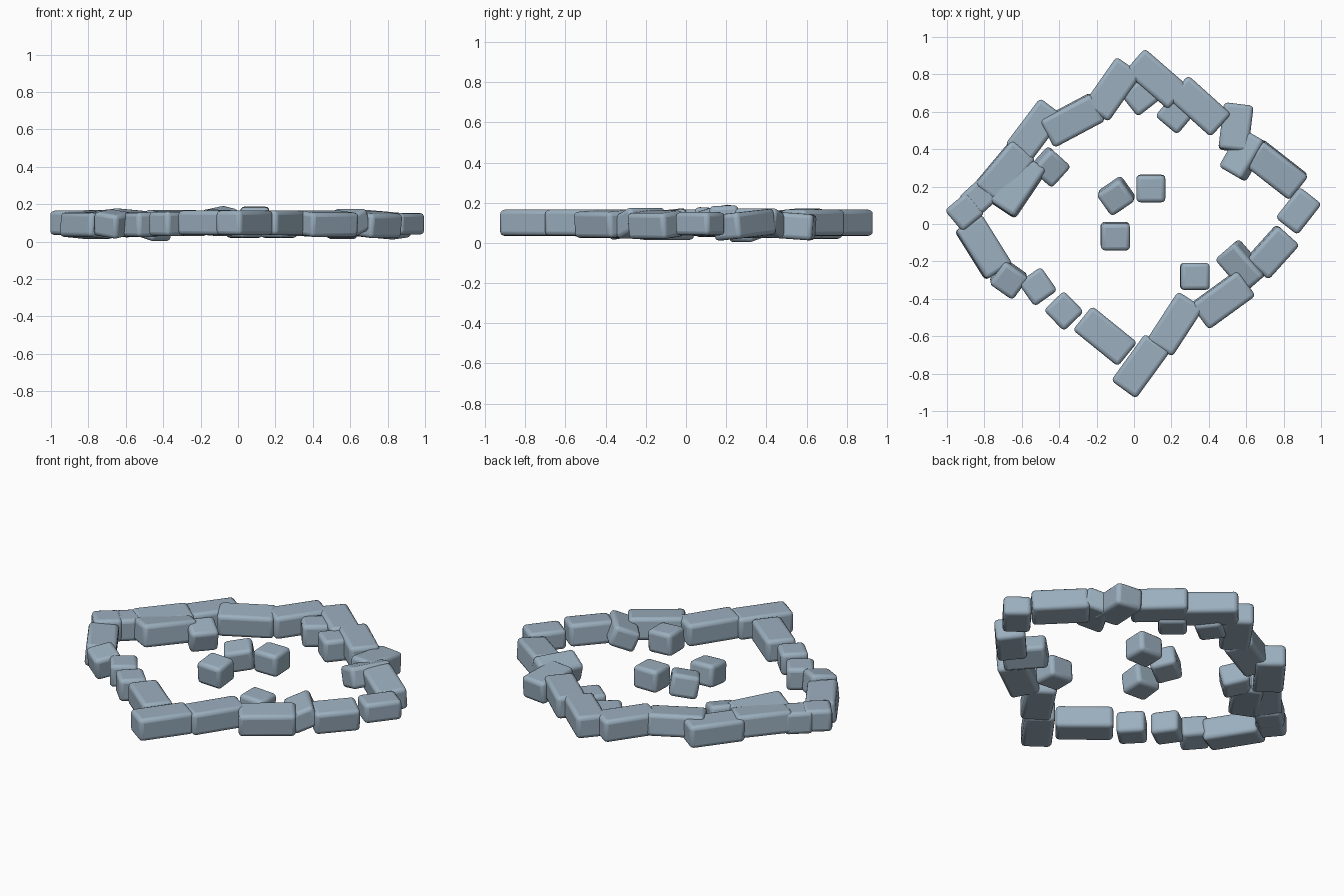
import bpy
from math import radians
from mathutils import Euler

if "Cube" in bpy.data.objects:
    bpy.data.objects.remove(bpy.data.objects["Cube"], do_unlink=True)

stone = bpy.data.materials.new("blue grey stone")
stone.use_nodes = True
stone.diffuse_color = (0.33, 0.43, 0.52, 1)
stone.node_tree.nodes["Principled BSDF"].inputs["Base Color"].default_value = stone.diffuse_color


def block(name, size, x, y, z, turn, roll=0, pitch=0):
    """Rounded stone block; turn, roll and pitch are in degrees."""
    bpy.ops.mesh.primitive_cube_add(size=1, location=(x, y, z))
    ob = bpy.context.object
    ob.name = name
    ob.scale = size
    bpy.ops.object.transform_apply(location=False, rotation=False, scale=True)
    ob.rotation_euler = Euler((radians(roll), radians(pitch), radians(turn)))
    bevel = ob.modifiers.new("rounded edges", "BEVEL")
    bevel.width = 0.022
    bevel.segments = 3
    ob.data.materials.append(stone)
    bpy.ops.object.shade_smooth_by_angle(angle=radians(40))


def blocks(name, size, rows):
    for i, row in enumerate(rows, 1):
        block(f"{name}_{i}", size, *row)


LONG = (0.31, 0.165, 0.13)
MEDIUM = (0.25, 0.16, 0.13)
SMALL = (0.155, 0.15, 0.13)

# Long bricks of the four walls: x, y, z, turn, roll, pitch
blocks("front_left_brick", LONG, [
    (0.035, -0.76, 0.1, 54),
    (0.22, -0.535, 0.1, 57),
    (0.475, -0.405, 0.095, 36, 5),
])
blocks("back_left_brick", LONG, [
    (0.12, 0.775, 0.1, -41),
    (0.35, 0.63, 0.1, -42),
    (0.76, 0.29, 0.09, -38, 5, 4),
])
blocks("back_right_brick", LONG, [
    (-0.115, 0.72, 0.1, 55),
    (-0.33, 0.555, 0.1, 28, 5),
    (-0.53, 0.5, 0.09, 53),
    (-0.69, 0.28, 0.1, 50, 4),
    (-0.62, 0.205, 0.1, 56, -6, 3),
])
blocks("front_right_brick", LONG, [
    (-0.805, -0.125, 0.085, -58, -5),
    (-0.155, -0.6, 0.1, -39),
])

# Shorter bricks at the left corner
blocks("left_corner_brick", MEDIUM, [
    (0.74, -0.15, 0.09, 48, 6),
    (0.545, 0.515, 0.085, 83, 0, 4),
])
blocks("leaning_brick", (0.24, 0.15, 0.12), [
    (0.575, -0.225, 0.098, -49, 22),
    (0.585, 0.37, 0.098, 60, -18),
])
block("left_corner_stone", (0.21, 0.15, 0.115), 0.88, 0.07, 0.095, 52)

# Small stones in and beside the walls
blocks("wall_stone", SMALL, [
    (-0.905, 0.065, 0.1, 40),
    (-0.83, 0.14, 0.095, 42),
    (-0.45, 0.305, 0.08, 48, 14),
    (-0.67, -0.295, 0.095, -35, 8, 8),
    (-0.515, -0.335, 0.09, -55),
    (-0.375, -0.465, 0.095, -46),
    (0.035, 0.68, 0.085, 38),
    (0.22, 0.585, 0.085, -40),
])

# Loose stones inside the ring
blocks("loose_stone", (0.155, 0.145, 0.13), [
    (-0.1, -0.065, 0.1, 0, 6, 2),
    (0.325, -0.28, 0.095, 0, 0, 3),
    (0.09, 0.19, 0.12, 0, 2),
    (-0.095, 0.15, 0.11, 34, 8, -10),
])
